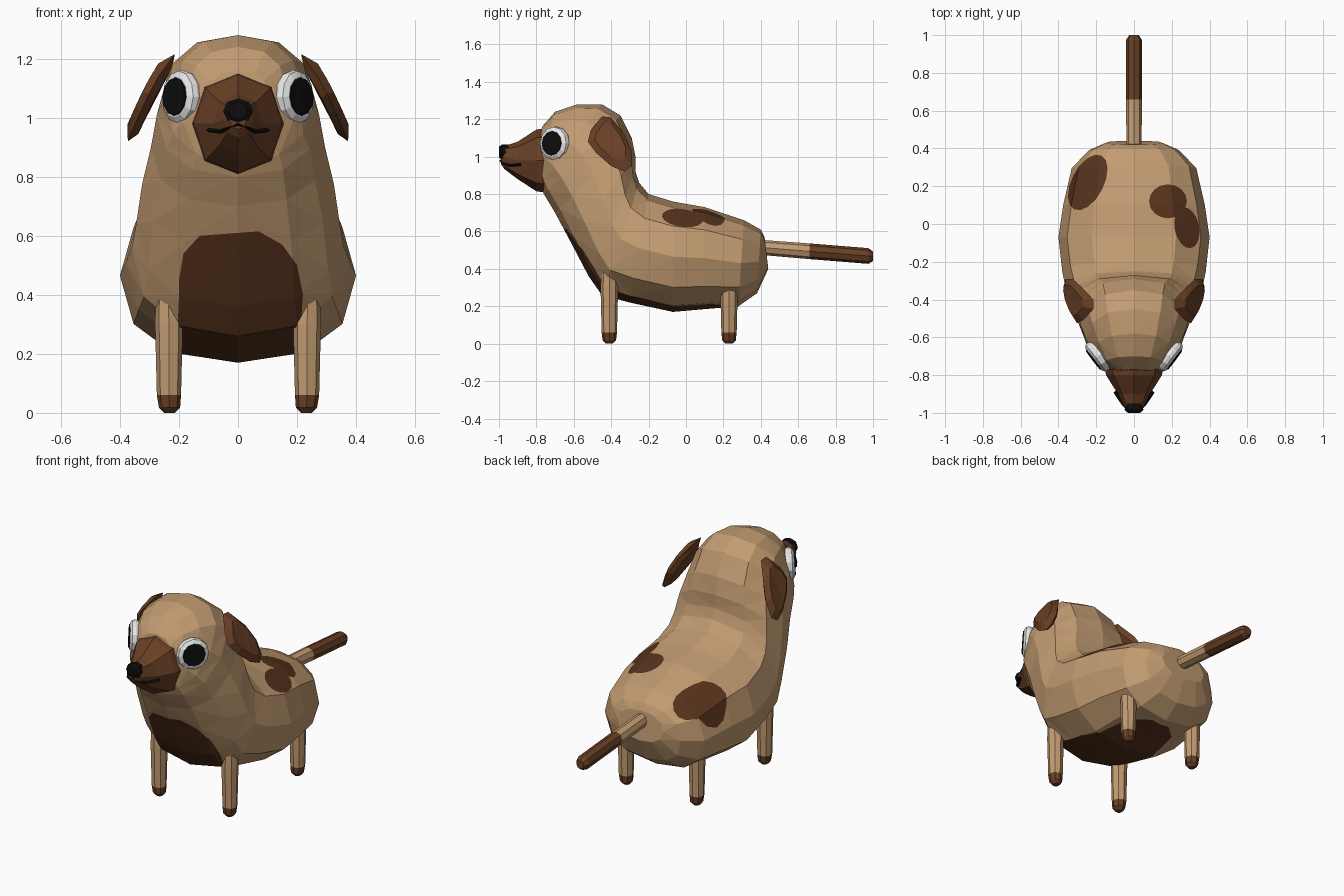
import bpy, bmesh, math
from mathutils import Vector as V

if "Cube" in bpy.data.objects:
    bpy.data.objects.remove(bpy.data.objects["Cube"])


def material(name, rgb):
    m = bpy.data.materials.new(name)
    m.diffuse_color = (*rgb, 1)
    m.use_nodes = True
    m.node_tree.nodes["Principled BSDF"].inputs["Base Color"].default_value = m.diffuse_color
    return m


TAN = material("tan fur", (0.54, 0.33, 0.165))
BROWN = material("brown fur", (0.14, 0.05, 0.019))
DARK = material("dark brown patch", (0.095, 0.033, 0.012))
WHITE = material("eye white", (0.8, 0.8, 0.8))
BLACK = material("black", (0.004, 0.004, 0.004))


def loft(rings):
    """Skin a list of closed point rings and cap both ends."""
    bm = bmesh.new()
    loops = [[bm.verts.new(p) for p in r] for r in rings]
    n = len(rings[0])
    for a, b in zip(loops, loops[1:]):
        for i in range(n):
            j = (i + 1) % n
            bm.faces.new((a[i], a[j], b[j], b[i]))
    bm.faces.new(loops[0])
    bm.faces.new(loops[-1])
    bmesh.ops.triangulate(bm, faces=bm.faces[:])
    bmesh.ops.recalc_face_normals(bm, faces=bm.faces[:])
    return bm


def finish(name, bm, *mats):
    me = bpy.data.meshes.new(name)
    bm.to_mesh(me)
    bm.free()
    for m in mats:
        me.materials.append(m)
    ob = bpy.data.objects.new(name, me)
    bpy.context.collection.objects.link(ob)
    return ob


def ring(c, u, v, n=8, power=1.0):
    """Closed ring around c spanned by the half axes u and v."""
    c, u, v = V(c), V(u), V(v)
    def f(t):
        return math.copysign(abs(t) ** power, t) if abs(t) > 1e-6 else 0.0
    angles = [2 * math.pi * i / n for i in range(n)]
    return [c + u * f(math.cos(a)) + v * f(math.sin(a)) for a in angles]


def paint(bm, outline, axis, keep, slot):
    """Cut a convex outline, projected along an axis, into faces and colour it."""
    pts = [V((a, b, 0)) if axis == "z" else V((a, 0, b)) for a, b in outline]
    mid = sum(pts, V()) / len(pts)
    look = V((0, 0, 1)) if axis == "z" else V((0, 1, 0))
    planes = []
    def inside():
        bm.normal_update()
        return [f for f in bm.faces if keep(f) and all(
            (f.calc_center_median() - p).dot(no) > 0 for p, no in planes)]
    for p, q in zip(pts, pts[1:] + pts[:1]):
        no = (q - p).cross(look).normalized()
        if (mid - p).dot(no) < 0:
            no = -no
        faces = inside()
        geom = faces + list({e for f in faces for e in f.edges}) \
            + list({v for f in faces for v in f.verts})
        bmesh.ops.bisect_plane(bm, geom=geom, dist=1e-5, plane_co=p, plane_no=no)
        planes.append((p, no))
    for f in inside():
        f.material_index = slot


def oval(cx, cy, rx, ry, turn=0.0, n=16):
    c, s = math.cos(turn), math.sin(turn)
    return [(cx + rx * math.cos(a) * c - ry * math.sin(a) * s,
             cy + rx * math.cos(a) * s + ry * math.sin(a) * c)
            for a in (2 * math.pi * i / n for i in range(n))]


# Body, neck and head: (top y, z), (bottom y, z), half width
sections = [
    ((0.42, 0.57), (0.44, 0.40), 0.15), ((0.40, 0.61), (0.38, 0.27), 0.24),
    ((0.31, 0.66), (0.28, 0.20), 0.33), ((0.10, 0.73), (0.10, 0.185), 0.375),
    ((-0.07, 0.76), (-0.07, 0.17), 0.40), ((-0.20, 0.80), (-0.30, 0.22), 0.38),
    ((-0.25, 0.86), (-0.45, 0.26), 0.36), ((-0.27, 0.92), (-0.52, 0.36), 0.345),
    ((-0.27, 1.00), (-0.62, 0.55), 0.325), ((-0.29, 1.10), (-0.70, 0.70), 0.295),
    ((-0.35, 1.22), (-0.76, 0.80), 0.275), ((-0.45, 1.28), (-0.78, 0.85), 0.25),
    ((-0.58, 1.28), (-0.79, 0.90), 0.21), ((-0.70, 1.24), (-0.79, 0.95), 0.16),
    ((-0.77, 1.16), (-0.79, 1.00), 0.10),
]
rings = []
for (ty, tz), (by, bz), w in sections:
    top, low = V((0, ty, tz)), V((0, by, bz))
    rings.append(ring((top + low) / 2, (w, 0, 0), (top - low) / 2, 12, 0.85))
body = loft(rings)

# Back spots, chest bib and belly patch
def back(f):
    return f.normal.z > 0.05 and f.calc_center_median().y > -0.24

paint(body, oval(-0.245, 0.22, 0.16, 0.085, 1.1), "z", back, 1)
paint(body, oval(0.18, 0.12, 0.10, 0.09), "z", back, 1)
paint(body, oval(0.28, -0.02, 0.065, 0.11, 0.2), "z", back, 1)
paint(body, [(-0.2, 0.1), (-0.2, 0.45), (-0.185, 0.54), (-0.13, 0.6), (0.07, 0.615),
             (0.15, 0.57), (0.2, 0.5), (0.22, 0.4), (0.2, 0.1)], "y",
      lambda f: f.normal.y < -0.2 and f.calc_center_median().z < 0.75, 1)
paint(body, [(-0.2, -0.5), (0.2, -0.5), (0.22, -0.2), (0.16, 0.14), (0.06, 0.23),
             (-0.06, 0.23), (-0.16, 0.14), (-0.22, -0.2)], "z",
      lambda f: f.normal.z < -0.2 and f.calc_center_median().z < 0.4, 1)
finish("body", body, TAN, DARK)

# Muzzle and nose: y, centre z, half width, half height
def snout(name, rows, mat):
    finish(name, loft([ring((0, y, z), (w, 0, 0), (0, 0, h), 8, 0.9)
                       for y, z, w, h in rows]), mat)

snout("muzzle", [(-0.73, 0.98, 0.16, 0.175), (-0.80, 0.98, 0.148, 0.165),
                 (-0.90, 0.98, 0.085, 0.10), (-0.97, 0.995, 0.05, 0.062),
                 (-0.99, 1.0, 0.03, 0.04)], BROWN)
snout("nose", [(-0.95, 1.025, 0.042, 0.04), (-0.985, 1.022, 0.05, 0.042),
               (-1.0, 1.025, 0.032, 0.028)], BLACK)

# Mouth line
half = [(0.1, -0.885, 0.958), (0.06, -0.945, 0.953), (0.03, -0.977, 0.966)]
path = half + [(0, -0.987, 0.978)] + [(-x, y, z) for x, y, z in reversed(half)]
finish("mouth", loft([ring(p, V((p[0] * 12, -1, 0)).normalized() * 0.012,
                           (0, 0, 0.007), 4) for p in path]), BLACK)

# Tail with brown end
tail = loft([ring((0, y, 0.515 - 0.08 * (y - 0.4)), (r, 0, 0), (0, 0, r))
             for y, r in ((0.38, 0.04), (0.66, 0.042), (0.975, 0.042), (1.0, 0.025))])
for f in tail.faces:
    f.material_index = int(f.calc_center_median().y > 0.66)
finish("tail", tail, TAN, BROWN)

ear_outline = [(-0.51, 1.14), (-0.45, 1.215), (-0.40, 1.21), (-0.33, 1.12),
               (-0.29, 1.03), (-0.29, 0.95), (-0.33, 0.92), (-0.40, 0.95),
               (-0.48, 1.02), (-0.525, 1.08)]

for s, side in ((1, "right"), (-1, "left")):
    # Legs with brown feet
    for part, y in (("front", -0.41), ("rear", 0.23)):
        leg = loft([ring((s * x, y, z), (r, 0, 0), (0, r, 0))
                    for z, r, x in ((0.0, 0.018, 0.232), (0.018, 0.036, 0.232),
                                    (0.06, 0.041, 0.234), (0.30, 0.047, 0.234),
                                    (0.45, 0.04, 0.238))])
        for f in leg.faces:
            f.material_index = int(f.calc_center_median().z < 0.06)
        finish(f"{part}_leg_{side}", leg, TAN, BROWN)

    # Drooping ear, thick in the middle
    layers = []
    for scale, off in ((0.75, -0.024), (1.0, 0.0), (0.7, 0.024)):
        layer = []
        for y, z in ear_outline:
            y, z = -0.405 + (y + 0.405) * scale, 1.07 + (z - 1.07) * scale
            x = 0.215 + 0.15 * (max(0, 1.21 - z) / 0.27) ** 0.75
            layer.append((s * (x + off * 0.85), y, z + off * 0.5))
        layers.append(layer)
    finish(f"ear_{side}", loft(layers), BROWN)

    # Eye disc and pupil
    n = V((s * 0.8, -0.6, 0.05)).normalized()
    u = n.cross(V((0, 0, 1))).normalized()
    v = u.cross(n)
    c = V((s * 0.19, -0.70, 1.07))
    for part, rows, mat in (
            ("eye", ((-0.04, 0.08), (0.0, 0.092), (0.018, 0.088), (0.03, 0.07)), WHITE),
            ("pupil", ((0.028, 0.066), (0.034, 0.064)), BLACK)):
        finish(f"{part}_{side}", loft([ring(c + n * d, u * r, v * r, 12)
                                       for d, r in rows]), mat)
